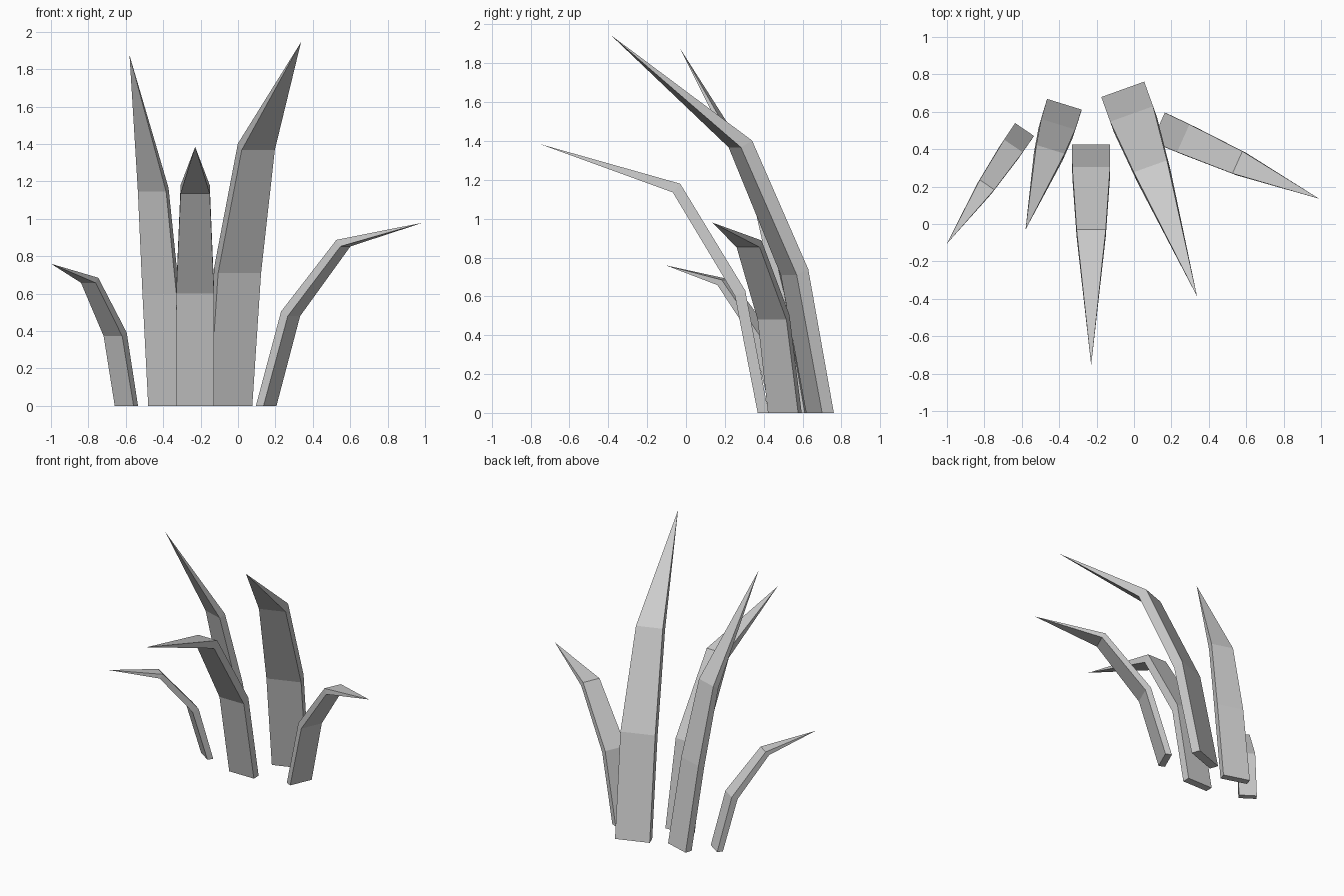
import bpy, bmesh
from mathutils import Vector

if "Cube" in bpy.data.objects:
    bpy.data.objects.remove(bpy.data.objects["Cube"])


def blade(name, root, tip, rings):
    """Bent, tapering blade. root = centre of the rear bottom edge, tip = apex.
    Each ring: rear (reach, z), front (reach, z), half width."""
    root, tip = Vector(root), Vector(tip)
    lean = Vector((tip.x - root.x, tip.y - root.y, 0)).normalized()
    side = Vector((-lean.y, lean.x, 0))
    base = Vector((root.x, root.y, 0))
    bm = bmesh.new()
    loops = []
    for (rs, rz), (fs, fz), hw in rings:
        loops.append([bm.verts.new(base + lean * s + side * w + Vector((0, 0, z)))
                      for s, z, w in ((rs, rz, -hw), (rs, rz, hw),
                                      (fs, fz, hw), (fs, fz, -hw))])
    apex = bm.verts.new(tip)
    bm.faces.new(loops[0])
    for a, b in zip(loops, loops[1:]):
        for i in range(4):
            j = (i + 1) % 4
            bm.faces.new((a[i], a[j], b[j], b[i]))
    for i in range(4):
        bm.faces.new((loops[-1][i], loops[-1][(i + 1) % 4], apex))
    bmesh.ops.recalc_face_normals(bm, faces=bm.faces)
    mesh = bpy.data.meshes.new(name)
    bm.to_mesh(mesh)
    bm.free()
    obj = bpy.data.objects.new(name, mesh)
    bpy.context.collection.objects.link(obj)


# short outer blade, left
blade("blade_outer_left", (-.585, .505, 0), (-1, -.105, .76), [
    ((0, 0), (.042, 0), .061),
    ((.106, .392), (.149, .373), .060),
    ((.357, .685), (.383, .658), .047)])

# tall blade, left
blade("blade_tall_left", (-.372, .64, 0), (-.58, -.03, 1.875), [
    ((0, 0), (.052, 0), .097),
    ((.112, .615), (.162, .597), .095),
    ((.252, 1.165), (.296, 1.145), .079)])

# middle blade, leaning to the front
blade("blade_middle", (-.229, .425, 0), (-.229, -.755, 1.385), [
    ((0, 0), (.056, 0), .102),
    ((.12, .63), (.173, .602), .101),
    ((.455, 1.18), (.493, 1.135), .078)])

# tallest blade, right
blade("blade_tallest_right", (-.06, .72, 0), (.337, -.387, 1.945), [
    ((0, 0), (.064, 0), .122),
    ((.14, .74), (.203, .71), .122),
    ((.437, 1.402), (.498, 1.367), .094)])

# short outer blade, right
blade("blade_outer_right", (.13, .518, 0), (.99, .135, .98), [
    ((0, 0), (.045, 0), .085),
    ((.146, .505), (.185, .48), .081),
    ((.463, .888), (.487, .853), .065)])
